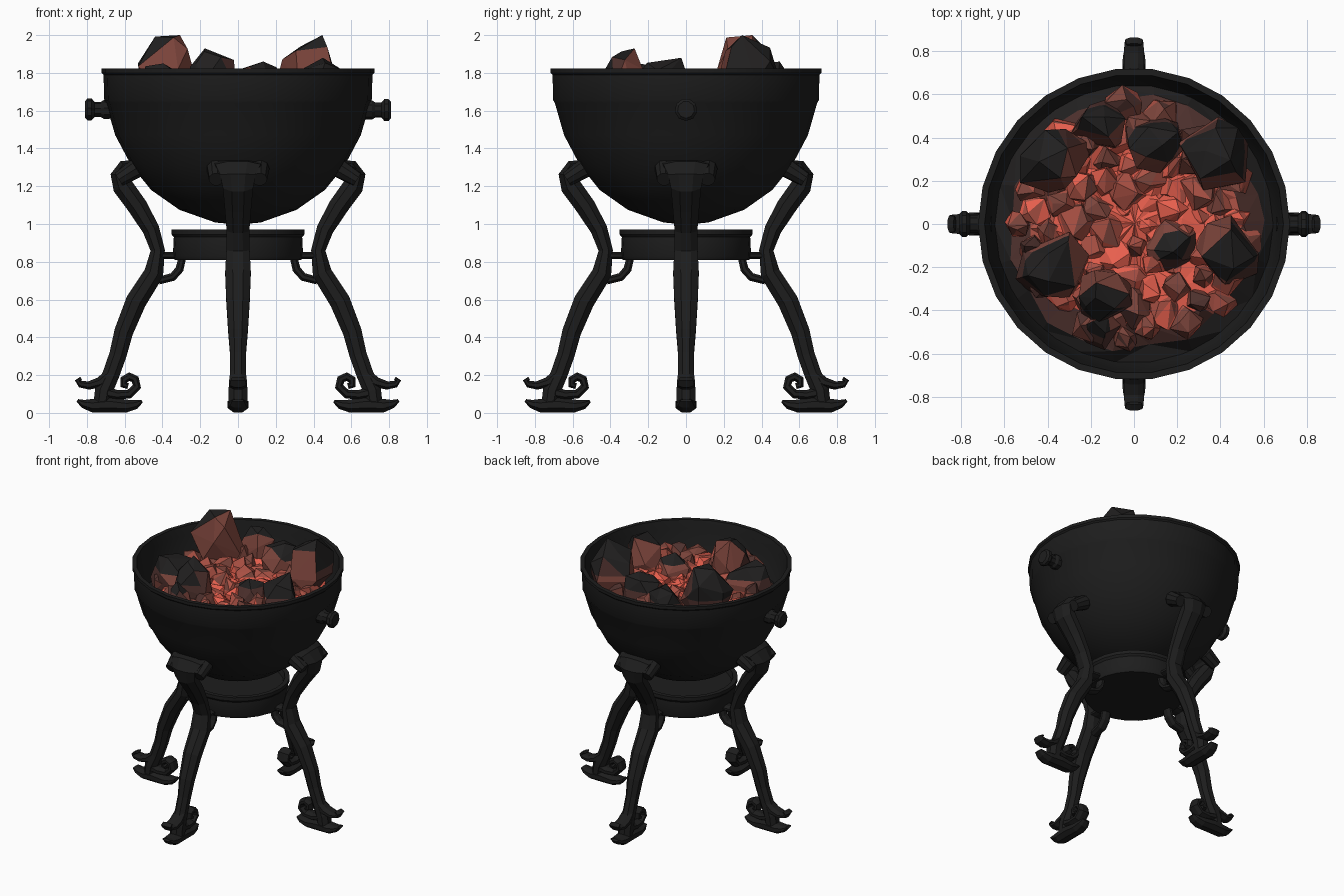
import bpy, bmesh, math, random
from mathutils import Vector, Matrix

if "Cube" in bpy.data.objects:
    bpy.data.objects.remove(bpy.data.objects["Cube"])

random.seed(5)


def material(name, rgb):
    m = bpy.data.materials.new(name)
    m.diffuse_color = (*rgb, 1)
    m.use_nodes = True
    m.node_tree.nodes["Principled BSDF"].inputs["Base Color"].default_value = m.diffuse_color
    return m


IRON = material("black iron", (0.0125, 0.0125, 0.0125))
CHAR = material("charred coal", (0.015, 0.014, 0.014))
DULL = material("dull ember", (0.075, 0.03, 0.026))
WARM = material("warm ember", (0.2, 0.058, 0.044))
GLOW = material("glowing ember", (0.42, 0.085, 0.06))
HOT = material("hot ember", (0.8, 0.115, 0.075))


def finish(bm, name, mats, smooth=None):
    bmesh.ops.recalc_face_normals(bm, faces=bm.faces)
    me = bpy.data.meshes.new(name)
    bm.to_mesh(me)
    bm.free()
    for m in mats:
        me.materials.append(m)
    ob = bpy.data.objects.new(name, me)
    bpy.context.collection.objects.link(ob)
    if smooth:
        bpy.context.view_layer.objects.active = ob
        ob.select_set(True)
        bpy.ops.object.shade_smooth_by_angle(angle=math.radians(smooth))
        ob.select_set(False)
    return ob


def lathe(profile, sides, matrix=Matrix()):
    bm = bmesh.new()
    rings = [[bm.verts.new((r * math.cos(2 * math.pi * i / sides),
                            r * math.sin(2 * math.pi * i / sides), z))
              for i in range(sides)] for r, z in profile]
    for a, b in zip(rings, rings[1:]):
        for i in range(sides):
            j = (i + 1) % sides
            bm.faces.new((a[i], a[j], b[j], b[i]))
    bmesh.ops.remove_doubles(bm, verts=bm.verts, dist=1e-4)
    bm.transform(matrix)
    return bm


def loft(bm, pts, sides=8):
    """Tube in the xz plane; pts are (x, z, half thickness, half width)."""
    rings = []
    for k, (x, z, h, w) in enumerate(pts):
        a, b = pts[max(k - 1, 0)], pts[min(k + 1, len(pts) - 1)]
        t = Vector((b[0] - a[0], b[1] - a[1])).normalized()
        ring = []
        for i in range(sides):
            ang = 2 * math.pi * (i + 0.5) / sides
            c, s = h * math.cos(ang) * 1.08, w * math.sin(ang) * 1.08
            ring.append(bm.verts.new((x - t.y * c, s, z + t.x * c)))
        rings.append(ring)
    for a, b in zip(rings, rings[1:]):
        for i in range(sides):
            j = (i + 1) % sides
            bm.faces.new((a[i], a[j], b[j], b[i]))
    bm.faces.new(rings[0])
    bm.faces.new(rings[-1])


# Bowl: thin shell with a faint ridge and a flared rim
finish(lathe([(0, 0.997), (0.12, 1.008), (0.31, 1.075), (0.46, 1.18), (0.565, 1.31),
              (0.65, 1.47), (0.70, 1.642), (0.708, 1.655), (0.712, 1.79), (0.722, 1.80),
              (0.722, 1.822), (0.692, 1.822), (0.68, 1.76), (0.66, 1.6), (0.58, 1.42),
              (0.4, 1.22), (0, 1.1)], 26), "bowl", [IRON], 30)

# Ash dish between the legs
finish(lathe([(0, 0.81), (0.335, 0.81), (0.345, 0.83), (0.34, 0.93), (0.352, 0.945),
              (0.352, 0.97), (0.32, 0.97), (0.31, 0.93), (0, 0.93)], 24),
       "ash_dish", [IRON], 30)

# Side knobs
for side in (1, -1):
    m = Matrix.Translation((0, 0, 1.605)) @ Matrix.Rotation(side * math.pi / 2, 4, 'Y')
    finish(lathe([(0, 0.66), (0.05, 0.66), (0.052, 0.71), (0.042, 0.725), (0.042, 0.76),
                  (0.06, 0.775), (0.06, 0.797), (0.045, 0.81), (0, 0.81)], 9, m),
           "side_knob", [IRON])

# Legs, each with a scrolled head, a curled foot and a bracket to the dish
for n in range(4):
    rot = Matrix.Rotation(n * math.pi / 2, 4, 'Z')
    bm = bmesh.new()
    loft(bm, [(0.55, 1.325, 0.015, 0.13), (0.60, 1.305, 0.035, 0.12), (0.63, 1.26, 0.045, 0.095),
              (0.61, 1.20, 0.055, 0.08), (0.53, 1.09, 0.053, 0.07), (0.46, 0.97, 0.045, 0.06),
              (0.425, 0.86, 0.038, 0.062), (0.445, 0.74, 0.052, 0.068), (0.54, 0.59, 0.055, 0.062),
              (0.605, 0.43, 0.05, 0.052), (0.635, 0.31, 0.046, 0.042), (0.67, 0.21, 0.045, 0.042),
              (0.71, 0.12, 0.048, 0.05), (0.72, 0.05, 0.045, 0.05)])
    for s in (1, -1):
        bmesh.ops.create_cone(bm, cap_ends=True, segments=9, radius1=0.052, radius2=0.04,
                              depth=0.11, matrix=Matrix.Translation((0.585, s * 0.115, 1.265))
                              @ Matrix.Rotation(math.radians(122), 4, 'Y'))
    bm.transform(rot)
    finish(bm, "leg", [IRON])

    bm = bmesh.new()
    loft(bm, [(0.508, 0.062, 0.008, 0.03), (0.54, 0.045, 0.024, 0.042), (0.59, 0.036, 0.034, 0.05),
              (0.68, 0.044, 0.042, 0.055), (0.77, 0.038, 0.036, 0.052), (0.82, 0.048, 0.022, 0.042),
              (0.85, 0.066, 0.008, 0.03)])                                        # sole
    loft(bm, [(0.71, 0.11, 0.035, 0.048), (0.64, 0.095, 0.026, 0.047), (0.575, 0.10, 0.024, 0.045),
              (0.535, 0.14, 0.023, 0.044), (0.545, 0.178, 0.023, 0.044), (0.575, 0.192, 0.023, 0.042),
              (0.604, 0.175, 0.022, 0.04), (0.605, 0.148, 0.02, 0.04),
              (0.582, 0.142, 0.016, 0.04)])                                       # inner curl
    loft(bm, [(0.66, 0.22, 0.03, 0.04), (0.73, 0.162, 0.028, 0.047), (0.79, 0.145, 0.022, 0.047),
              (0.835, 0.152, 0.018, 0.044), (0.85, 0.17, 0.014, 0.04),
              (0.83, 0.182, 0.01, 0.035)])                                        # outer claw
    bm.transform(rot)
    finish(bm, "scrolled_foot", [IRON])

    bm = bmesh.new()
    loft(bm, [(0.295, 0.82, 0.02, 0.035), (0.31, 0.76, 0.022, 0.035),
              (0.345, 0.72, 0.022, 0.035), (0.42, 0.70, 0.02, 0.032)])
    loft(bm, [(0.31, 0.833, 0.018, 0.045), (0.43, 0.833, 0.018, 0.045)])
    bm.transform(rot)
    finish(bm, "dish_bracket", [IRON])


# Coals: convex lumps, sliced so the colour can follow the height
def lump(x, y, size, low, top, cuts, count=20):
    bm = bmesh.new()
    spin = random.uniform(0, 6)
    tilt = Matrix.Rotation(random.uniform(-0.6, 0.6), 3, Vector((math.cos(spin), math.sin(spin), 0)))
    pts = []
    for i in range(count):
        h = 1 - 2 * (i + 0.5) / count
        a = i * 2.39996 + random.uniform(-0.6, 0.6) + spin
        rad = math.sqrt(1 - h * h)
        d = Vector((rad * math.cos(a), rad * math.sin(a), max(-0.8, min(0.8, h))))
        pts.append(tilt @ d * random.uniform(0.85, 1.12))
    zs = [p.z for p in pts]
    for p in pts:
        f = (p.z - min(zs)) / (max(zs) - min(zs))
        bm.verts.new((x + p.x * size, y + p.y * size, low + f * (top - low)))
    bmesh.ops.convex_hull(bm, input=bm.verts)
    bmesh.ops.delete(bm, geom=[v for v in bm.verts if not v.link_faces], context='VERTS')
    for z in cuts:
        bmesh.ops.bisect_plane(bm, geom=bm.verts[:] + bm.edges[:] + bm.faces[:],
                               plane_co=(x, y, z), plane_no=(0, 0, 1))
    bmesh.ops.recalc_face_normals(bm, faces=bm.faces)
    bm.normal_update()
    return bm


COALS = [HOT, GLOW, WARM, DULL, CHAR]

# Large coals: charred tops and outer sides, warm flanks towards the middle
for x, y, size, top in [(-0.38, 0.30, 0.17, 2.0), (0.38, 0.32, 0.17, 2.0),
                        (-0.16, 0.45, 0.13, 1.86), (0.09, 0.38, 0.14, 1.86), (-0.38, -0.19, 0.17, 1.85),
                        (0.17, -0.10, 0.14, 1.80), (0.43, -0.13, 0.16, 1.88), (-0.14, -0.33, 0.13, 1.93),
                        (-0.17, -0.48, 0.10, 1.80)]:
    low = max(1.5, top - 0.42)
    mid, high = 1.68, 1.74 + (top - 1.80) * 0.3
    bm = lump(x, y, size, low, top, (mid, high))
    inward = Vector((-x, -y, 0)).normalized()
    for f in bm.faces:
        z = f.calc_center_median().z
        facing = f.normal.dot(inward)
        if z < mid:
            f.material_index = 1 if facing > 0 else 3
        elif z < high:
            f.material_index = 2 if facing > -0.2 else 3
        elif f.normal.z > 0.4 and facing < 0.6:
            f.material_index = 4
        else:
            f.material_index = 2 if facing > 0.2 else (3 if facing > -0.5 else 4)
    finish(bm, "large_coal", COALS)

# Small coals filling the bed, cooler towards the edge and the top
COUNT = 75
for k in range(COUNT):
    r, a = 0.55 * math.sqrt((k + 0.5) / COUNT), k * 2.39996
    top = random.uniform(1.67, 1.75) + 0.02 * (r > 0.35)
    bm = lump(r * math.cos(a), r * math.sin(a), random.uniform(0.06, 0.105), 1.54, top,
              (1.67,), 13)
    own = random.uniform(-0.3, 0.3)
    for f in bm.faces:
        c = f.calc_center_median()
        heat = own + random.uniform(0.2, 0.7) + (0.42 - r) * 1.4 - (c.z - 1.68) * 6
        f.material_index = sum(heat < t for t in (0.7, 0.4, -0.05, -0.5))
    finish(bm, "small_coal", COALS)

# Glowing bed beneath the coals
bed = lathe([(0, 1.655), (0.12, 1.65), (0.24, 1.65), (0.36, 1.65), (0.48, 1.645),
             (0.58, 1.61), (0.65, 1.56)], 22)
for v in bed.verts:
    if v.co.xy.length < 0.6:
        v.co += Vector([random.uniform(-0.025, 0.025) for _ in range(3)])
for f in bed.faces:
    r = f.calc_center_median().xy.length
    f.material_index = 0 if r < 0.42 else (1 if r < 0.52 else (3 if r < 0.58 else 4))
bmesh.ops.triangulate(bed, faces=bed.faces)
finish(bed, "ember_bed", COALS)
